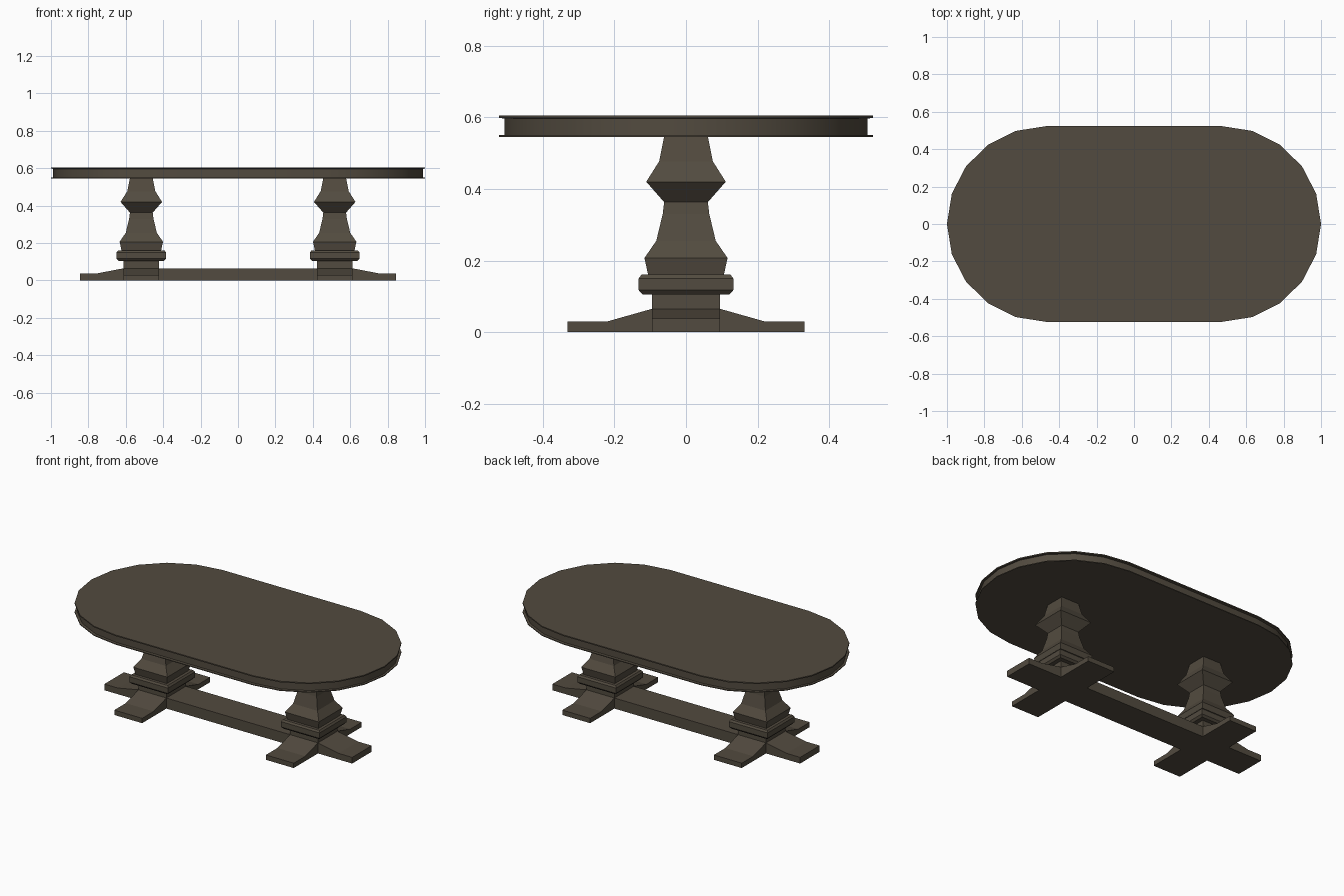
import bpy, bmesh
from math import cos, sin, pi, radians

if "Cube" in bpy.data.objects:
    bpy.data.objects.remove(bpy.data.objects["Cube"])

wood = bpy.data.materials.new("dark_wood")
wood.diffuse_color = (0.085, 0.07, 0.05, 1)
wood.use_nodes = True
wood.node_tree.nodes["Principled BSDF"].inputs["Base Color"].default_value = wood.diffuse_color

PX = 0.517    # pedestal distance from the centre
HALF = 0.095  # half width of the base post, feet and stretcher


def loft(name, rings):
    """Skin a closed solid through rings with equal point counts."""
    bm = bmesh.new()
    loops = [[bm.verts.new(p) for p in ring] for ring in rings]
    n = len(loops[0])
    for a, b in zip(loops, loops[1:]):
        for i in range(n):
            j = (i + 1) % n
            bm.faces.new((a[i], a[j], b[j], b[i]))
    bm.faces.new(loops[0][::-1])
    bm.faces.new(loops[-1])
    bmesh.ops.recalc_face_normals(bm, faces=bm.faces)
    mesh = bpy.data.meshes.new(name)
    bm.to_mesh(mesh)
    bm.free()
    mesh.materials.append(wood)
    obj = bpy.data.objects.new(name, mesh)
    bpy.context.collection.objects.link(obj)
    return obj


def stadium(inset_x, inset_y, z):
    """Rounded-end outline with ten segments per end."""
    pts = []
    for side, start in ((1, -pi / 2), (-1, pi / 2)):
        for i in range(11):
            a = start + pi * i / 10
            pts.append((side * 0.47 + (0.53 - inset_x) * cos(a),
                        (0.523 - inset_y) * sin(a), z))
    return pts


def square(h, z):
    return [(-h, -h, z), (h, -h, z), (h, h, z), (-h, h, z)]


# Tabletop: recessed apron between two thin lips
top = loft("tabletop", [stadium(ix, iy, z) for ix, iy, z in (
    (0, 0, 0.545), (0, 0, 0.550), (0.012, 0.016, 0.551),
    (0.012, 0.016, 0.597), (0, 0, 0.598), (0, 0, 0.605))])
top.data.shade_smooth()
top.data.set_sharp_from_angle(angle=radians(30))

# Square turned pedestal profile: (half width, height)
PEDESTAL = [(HALF, 0), (HALF, 0.065), (HALF, 0.105), (0.121, 0.105),
            (0.132, 0.117), (0.132, 0.15), (0.124, 0.161), (0.106, 0.161),
            (0.116, 0.207), (0.083, 0.255), (0.065, 0.33), (0.061, 0.363),
            (0.111, 0.42), (0.075, 0.477), (0.061, 0.546)]


def foot(name, length, flat, tip, place):
    """Sloping foot; place maps (outward, across) to x, y."""
    profile = [(HALF, 0), (length, 0), (length, tip), (flat, tip), (HALF, 0.065)]
    loft(name, [[(*place(u, w), z) for u, z in profile] for w in (-HALF, HALF)])


for side, label in ((-1, "left"), (1, "right")):
    pedestal = loft(label + "_pedestal", [square(h, z) for h, z in PEDESTAL])
    pedestal.location.x = side * PX
    # Feet: one outward, one to the front and one to the back
    foot(label + "_outer_foot", 0.328, 0.236, 0.038,
         lambda u, w: (side * (PX + u), w))
    for d, end in ((-1, "front"), (1, "back")):
        foot(f"{label}_{end}_foot", 0.331, 0.219, 0.03,
             lambda u, w: (side * PX + w, d * u))

# Floor stretcher joining the pedestals
e = PX - HALF
loft("stretcher", [[(x, -HALF, 0), (x, HALF, 0), (x, HALF, 0.065), (x, -HALF, 0.065)]
                   for x in (-e, e)])
